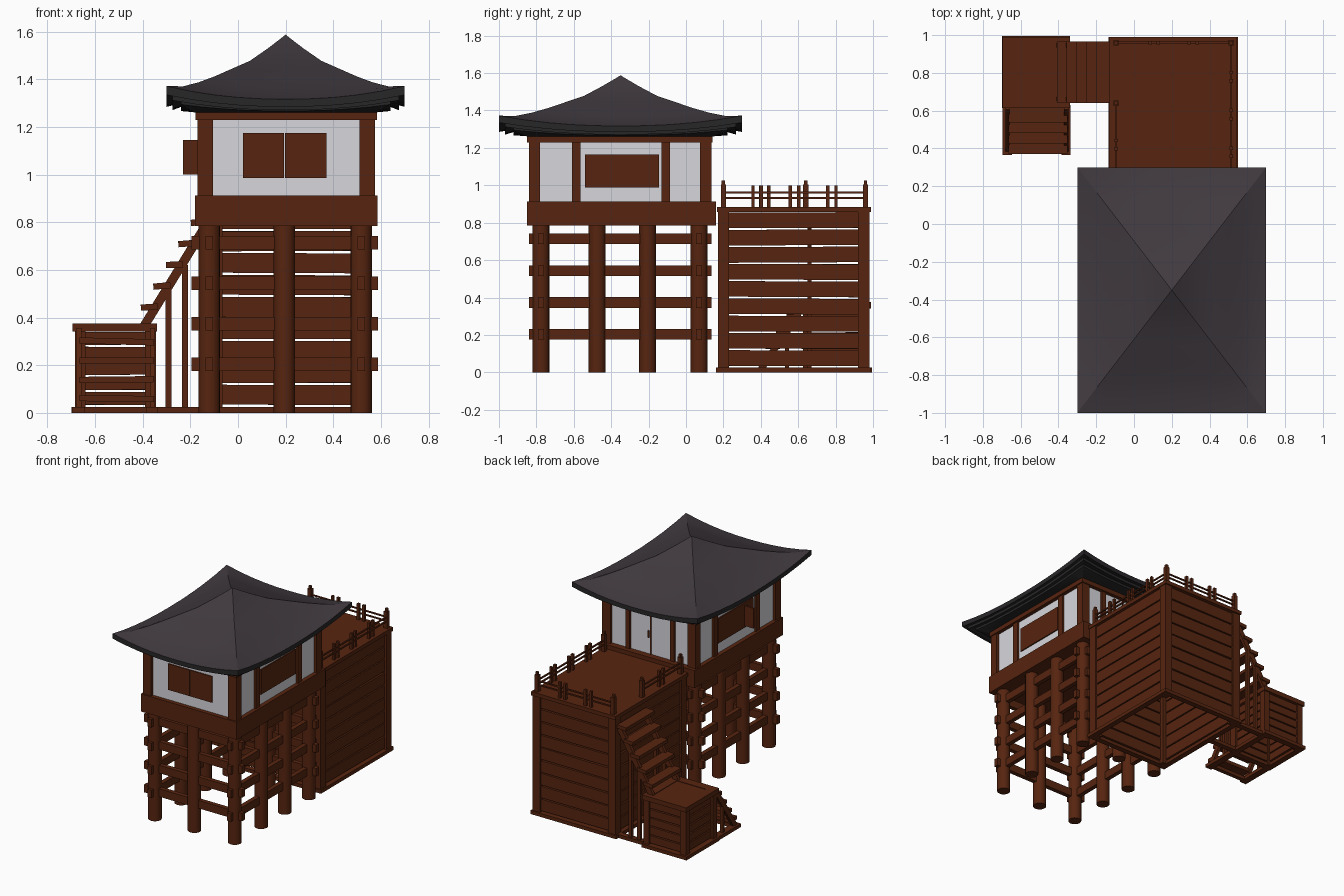
import bpy, bmesh, math, random
from mathutils import Matrix, Vector

if "Cube" in bpy.data.objects:
    bpy.data.objects.remove(bpy.data.objects["Cube"])

random.seed(4)


def material(name, r, g, b):
    m = bpy.data.materials.new(name)
    m.diffuse_color = (r, g, b, 1)
    m.use_nodes = True
    m.node_tree.nodes["Principled BSDF"].inputs["Base Color"].default_value = m.diffuse_color
    return m


WOOD = material("dark red wood", 0.095, 0.018, 0.005)
WHITE = material("white plaster", 0.68, 0.68, 0.72)
ROOF = material("roof slate", 0.052, 0.042, 0.050)
EAVE = material("eave black", 0.022, 0.020, 0.022)

groups = {}


def group(name, mat):
    if name not in groups:
        groups[name] = (bmesh.new(), mat)
    return groups[name][0]


def box(name, x0, x1, y0, y1, z0, z1, rot=None, mat=WOOD):
    """Box from its limits, optionally turned about its own centre."""
    m = Matrix.Translation(((x0 + x1) / 2, (y0 + y1) / 2, (z0 + z1) / 2))
    if rot:
        m = m @ Matrix.Rotation(rot[1], 4, rot[0])
    m = m @ Matrix.Diagonal((x1 - x0, y1 - y0, z1 - z0, 1))
    bmesh.ops.create_cube(group(name, mat), size=1, matrix=m)


def planks_x(name, x0, x1, y, z0, z1, n):
    p = (z1 - z0) / n
    for i in range(n):
        z = z0 + i * p
        box(name, x0, x1, y - .01, y + .01, z + .004, z + p - .005,
            ('Y', random.uniform(-.006, .006)))


def planks_y(name, x, y0, y1, z0, z1, n):
    p = (z1 - z0) / n
    for i in range(n):
        z = z0 + i * p
        box(name, x - .01, x + .01, y0, y1, z + .004, z + p - .005,
            ('X', random.uniform(-.006, .006)))


def ring(name, x0, x1, y0, y1, z0, z1, w):
    """Rectangular frame of four beams."""
    for x in (x0, x1 - w):
        box(name, x, x + w, y0, y1, z0, z1)
    for y in (y0, y1 - w):
        box(name, x0 + w, x1 - w, y, y + w, z0, z1)


# stilts round the outside, tied by through beams
SX, SY = (-.12, .195, .517), (-.775, -.475, -.205, .07)
for x in SX:
    for y in SY:
        if x != SX[1] or y in (SY[0], SY[3]):
            bmesh.ops.create_cone(group("stilts", WOOD), cap_ends=True, segments=16,
                                  radius1=.045, radius2=.045, depth=.79,
                                  matrix=Matrix.Translation((x, y, .395)))
for z in (.175, .345, .515, .685):
    for x in (SX[0], SX[2]):
        box("tie_beams", x - .016, x + .016, -.84, .135, z, z + .057)
    for y in (SY[0], SY[3]):
        box("tie_beams", -.195, .587, y - .016, y + .016, z, z + .057)

# cabin
box("floor_band", -.18, .585, -.85, .16, .785, .912)
box("cabin_walls", -.15, .555, -.82, .115, .90, 1.26, mat=WHITE)
for x in (-.17, .51):
    for y in (-.84, .075):
        box("corner_posts", x, x + .065, y, y + .06, .90, 1.24)
ring("wall_plate", -.178, .583, -.85, .143, 1.23, 1.268, .06)
for x in (-.165, .545):
    for y in (-.61, -.13):
        box("wall_posts", x, x + .025, y, y + .045, .90, 1.24)

# windows: two panels each at front and sides, one open shutter on the left
for x in (.02, .197):
    box("front_window", x, x + .174, -.829, -.815, .987, 1.175)
for y in (-.54, -.341):
    box("right_window", .55, .564, y, y + .197, .987, 1.165)
    box("left_window", -.159, -.145, y, y + .197, .987, 1.165)
box("open_shutter", -.23, -.155, -.455, -.44, 1.0, 1.145)

# back door
for x in (.005, .36):
    box("door_posts", x, x + .035, .11, .128, .90, 1.24)
box("door_seam", .196, .204, .112, .119, .91, 1.24)
box("door_handle", .21, .222, .112, .124, 1.03, 1.08)

# roof: concave hipped skin with lifted corners, then stepped eaves beneath
HIP = ((.04, 1.572), (.15, 1.53), (.3, 1.478), (.45, 1.445), (.6, 1.412),
       (.73, 1.388), (.86, 1.371), (1, 1.372))
UNDER = ((1, 1.335), (.95, 1.332), (.95, 1.312), (.88, 1.312), (.88, 1.295), (.77, 1.262))
N = 10
bm = bmesh.new()


def roof_ring(s, z, sag):
    vs = []
    for a, b in (((-1, -1), (1, -1)), ((1, -1), (1, 1)), ((1, 1), (-1, 1)), ((-1, 1), (-1, -1))):
        for i in range(N):
            t = i / N
            drop = sag * (1 - abs(2 * t - 1) ** 2.2)
            vs.append(bm.verts.new((.2 + .5 * s * (a[0] + (b[0] - a[0]) * t),
                                    -.35 + .65 * s * (a[1] + (b[1] - a[1]) * t), z - drop)))
    return vs


rings = [roof_ring(s, z, .055 * s ** 3) for s, z in HIP]
rings += [roof_ring(s, z, .05 * max(0, (s - .77) / .23) ** .8) for s, z in UNDER]
apex = bm.verts.new((.2, -.35, 1.588))
for k in range(4 * N):
    j = (k + 1) % (4 * N)
    bm.faces.new((apex, rings[0][k], rings[0][j]))
    for r, (a, b) in enumerate(zip(rings, rings[1:])):
        f = bm.faces.new((a[k], b[k], b[j], a[j]))
        f.material_index = 1 if r >= len(HIP) - 1 else 0
bm.faces.new(rings[-1]).material_index = 1
bmesh.ops.recalc_face_normals(bm, faces=bm.faces)
me = bpy.data.meshes.new("roof")
bm.to_mesh(me)
bm.free()
me.materials.append(ROOF)
me.materials.append(EAVE)
roof = bpy.data.objects.new("roof", me)
bpy.context.collection.objects.link(roof)
bpy.context.view_layer.objects.active = roof
roof.select_set(True)
bpy.ops.object.shade_smooth_by_angle(angle=math.radians(20))

# deck platform: posts, plank sides, top
for x in (-.125, .48):
    for y in (.17, .92):
        box("deck_posts", x, x + .06, y, y + .06, 0, .87)
for x in (-.102, .517):
    planks_y("deck_side_planks", x, .2, .95, .03, .86, 9)
for y in (.195, .957):
    planks_x("deck_end_planks", -.095, .51, y, .03, .86, 9)
ring("deck_base_rail", -.135, .55, .16, .99, 0, .025, .04)
box("deck_top", -.13, .545, .165, .99, .858, .885)

# railing: end posts, bars and paired balusters
LX, RX, BY = -.095, .515, .96
for x, y in ((LX, .2), (LX, .64), (LX, BY), (RX, .2), (RX, BY)):
    box("rail_posts", x - .014, x + .014, y - .014, y + .014, .88, 1.005)
    box("rail_posts", x - .009, x + .009, y - .009, y + .009, 1.0, 1.025)
for z in (.928, .957):
    box("rail_bars", RX - .005, RX + .005, .2, BY, z, z + .009)
    box("rail_bars", LX - .005, LX + .005, .2, .64, z, z + .009)
    box("rail_bars", LX, RX, BY - .005, BY + .005, z, z + .009)
for x, ys in ((RX, (.38, .58, .78)), (LX, (.42,))):
    for y in ys:
        for d in (-.022, .022):
            box("balusters", x - .009, x + .009, y + d - .009, y + d + .009, .88, 1.0)
for x in (.107, .313):
    for d in (-.022, .022):
        box("balusters", x + d - .009, x + d + .009, BY - .009, BY + .009, .88, 1.0)

# landing box
for x in (-.685, -.39):
    for y in (.625, .935):
        box("landing_posts", x, x + .045, y, y + .045, 0, .35)
for x in (-.66, -.37):
    planks_y("landing_planks", x, .64, .96, .03, .345, 5)
for y in (.65, .96):
    planks_x("landing_planks", -.66, -.37, y, .03, .345, 5)
ring("landing_top_frame", -.695, -.34, .615, .99, .342, .376, .062)
box("landing_top", -.64, -.39, .66, .94, .345, .372)
ring("landing_base_rail", -.70, -.34, .615, .995, 0, .025, .045)

# upper stair: stringers, legs, base rails, treads
ang = math.atan2(.44, .27)
for y in (.65, .935):
    box("upper_stringers", -.27 - .255, -.27 + .255, y, y + .022, .567 - .019, .567 + .019, ('Y', -ang))
    box("upper_stair_legs", -.305, -.28, y, y + .022, .02, .52)
    box("upper_stair_legs", -.235, -.21, y, y + .022, .02, .62)
    box("upper_base_rails", -.35, -.12, y - .01, y + .03, 0, .025)
for i in range(5):
    x, z = -.372 + .0525 * i, .444 + .089 * i
    box("upper_treads", x - .036, x + .036, .64, .965, z - .013, z + .013,
        ('Y', random.uniform(-.12, .03)))

# lower stair towards the front
ang = math.atan2(.33, .22)
for x in (-.68, -.37):
    box("lower_stringers", x, x + .022, .51 - .2, .51 + .2, .18 - .018, .18 + .018, ('X', ang))
    box("lower_stair_legs", x, x + .022, .53, .552, .02, .21)
    box("lower_base_rails", x - .015, x + .035, .365, .63, 0, .025)
box("lower_base_rails", -.66, -.37, .38, .41, 0, .025)
for i in range(4):
    y, z = .408 + .056 * i, .06 + .08 * i
    box("lower_treads", -.665, -.352, y - .038, y + .038, z - .013, z + .013,
        ('Y', random.uniform(-.03, .03)))

# turn every collected group into an object
for name, (b, mat) in groups.items():
    me = bpy.data.meshes.new(name)
    b.to_mesh(me)
    b.free()
    me.materials.append(mat)
    bpy.context.collection.objects.link(bpy.data.objects.new(name, me))
# round the stilts
o = bpy.data.objects["stilts"]
bpy.ops.object.select_all(action='DESELECT')
o.select_set(True)
bpy.context.view_layer.objects.active = o
bpy.ops.object.shade_smooth_by_angle(angle=math.radians(40))
